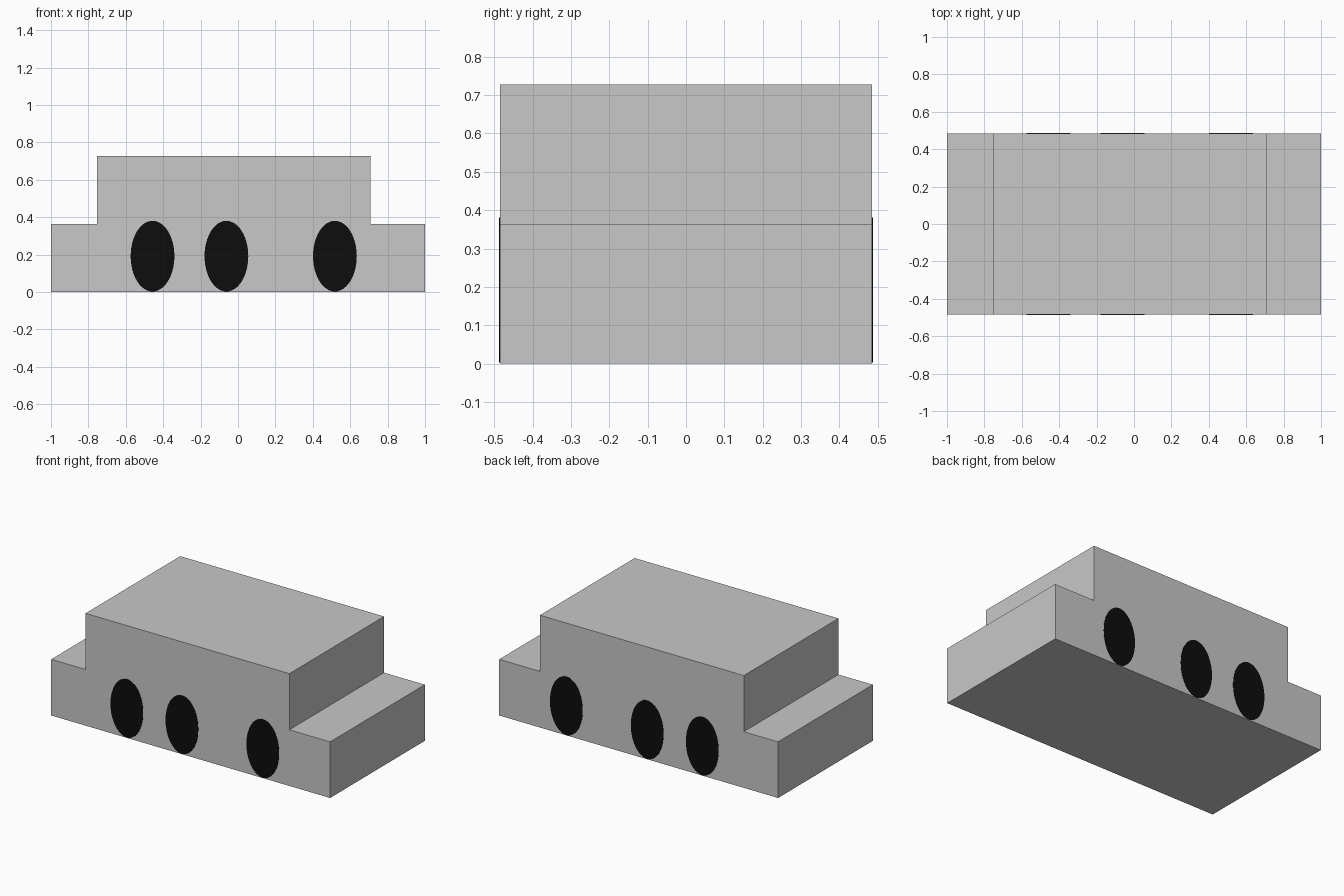
import bpy
import bmesh
import math

if "Cube" in bpy.data.objects:
    bpy.data.objects.remove(bpy.data.objects["Cube"])

HALF_DEPTH = 0.485


def material(name, rgb):
    mat = bpy.data.materials.new(name)
    mat.diffuse_color = (*rgb, 1.0)
    mat.use_nodes = True
    mat.node_tree.nodes["Principled BSDF"].inputs["Base Color"].default_value = mat.diffuse_color
    return mat


def add_object(name, bm, mat):
    bmesh.ops.recalc_face_normals(bm, faces=bm.faces)
    mesh = bpy.data.meshes.new(name)
    bm.to_mesh(mesh)
    bm.free()
    mesh.materials.append(mat)
    obj = bpy.data.objects.new(name, mesh)
    bpy.context.collection.objects.link(obj)
    return obj


def extruded_profile(name, points, y0, y1, mat):
    """Extrude an x-z outline along y into a closed solid."""
    bm = bmesh.new()
    face = bm.faces.new([bm.verts.new((x, y0, z)) for x, z in points])
    extruded = bmesh.ops.extrude_face_region(bm, geom=[face])["geom"]
    verts = [v for v in extruded if isinstance(v, bmesh.types.BMVert)]
    bmesh.ops.translate(bm, verts=verts, vec=(0, y1 - y0, 0))
    return add_object(name, bm, mat)


body_grey = material("body grey", (0.58, 0.58, 0.58))
wheel_black = material("wheel black", (0.004, 0.004, 0.004))

# Stepped body: low ends with a raised cabin
outline = [(-1, 0), (1, 0), (1, 0.364), (0.708, 0.364), (0.708, 0.728),
           (-0.754, 0.728), (-0.754, 0.364), (-1, 0.364)]
extruded_profile("body", outline, -HALF_DEPTH, HALF_DEPTH, body_grey)

# Painted oval wheels: thin plates on the front and back faces
for i, x in enumerate((-0.457, -0.062, 0.518), 1):
    oval = [(x + 0.117 * math.cos(a), 0.192 + 0.189 * math.sin(a))
            for a in (math.tau * k / 48 for k in range(48))]
    for side, s in (("front", -1), ("back", 1)):
        extruded_profile(f"{side}_wheel_{i}", oval, s * (HALF_DEPTH - 0.001),
                         s * (HALF_DEPTH + 0.002), wheel_black)
